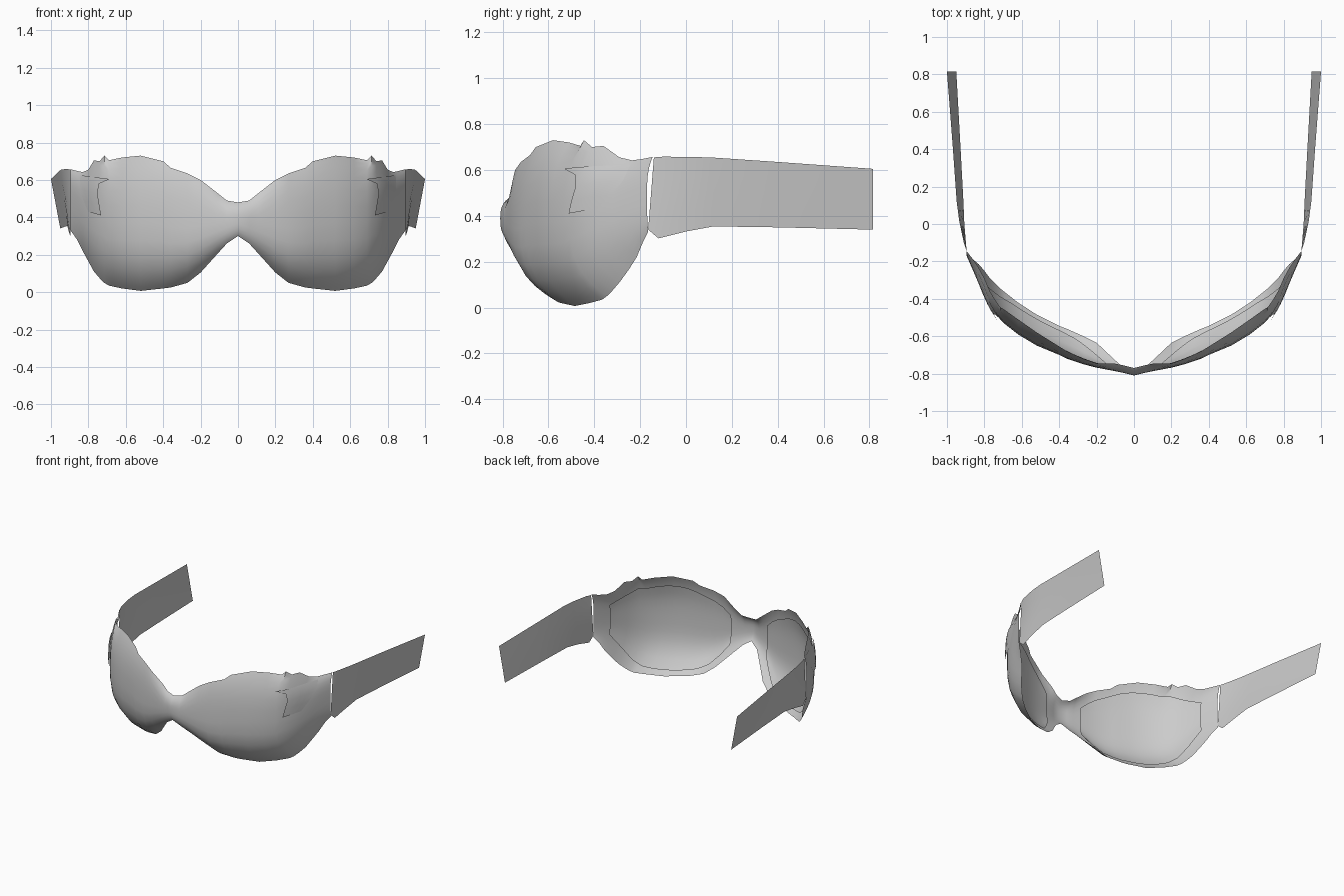
import bpy
import math

if "Cube" in bpy.data.objects:
    bpy.data.objects.remove(bpy.data.objects["Cube"])

GREY = bpy.data.materials.new("plain grey")
GREY.diffuse_color = (0.6, 0.6, 0.6, 1)
GREY.use_nodes = True
GREY.node_tree.nodes["Principled BSDF"].inputs["Base Color"].default_value = GREY.diffuse_color

# Stations from nose to temple: x, bottom z, bottom y, bulge y, top y, top z
STATIONS = [
    (0.00, 0.30, -0.785, -0.81, -0.77, 0.48),
    (0.06, 0.26, -0.765, -0.795, -0.755, 0.49),
    (0.11, 0.205, -0.72, -0.785, -0.745, 0.53),
    (0.20, 0.105, -0.635, -0.768, -0.745, 0.60),
    (0.27, 0.05, -0.60, -0.75, -0.72, 0.635),
    (0.36, 0.025, -0.56, -0.72, -0.68, 0.665),
    (0.40, 0.02, -0.545, -0.70, -0.655, 0.70),
    (0.52, 0.007, -0.485, -0.65, -0.58, 0.73),
    (0.62, 0.02, -0.42, -0.59, -0.51, 0.72),
    (0.69, 0.035, -0.365, -0.535, -0.46, 0.705),
    (0.715, 0.05, -0.345, -0.51, -0.445, 0.73),
    (0.74, 0.075, -0.32, -0.48, -0.41, 0.70),
    (0.77, 0.11, -0.29, -0.44, -0.36, 0.705),
    (0.80, 0.165, -0.25, -0.385, -0.29, 0.655),
    (0.83, 0.22, -0.215, -0.32, -0.235, 0.642),
    (0.86, 0.28, -0.19, -0.25, -0.19, 0.648),
    (0.895, 0.33, -0.165, -0.17, -0.145, 0.657),
]
V_STEPS = [0, 0.03, 0.08, 0.15, 0.25, 0.37, 0.5, 0.63, 0.75, 0.85, 0.92, 0.97, 1]


def station(x):
    """Interpolated station at x."""
    for a, b in zip(STATIONS, STATIONS[1:]):
        if x <= b[0]:
            t = (x - a[0]) / (b[0] - a[0])
            return [p + (q - p) * t for p, q in zip(a, b)]
    return list(STATIONS[-1])


def shell(x, v):
    """Point on the bulging cup, v runs from the lower to the upper rim."""
    x, zb, yb, yf, yt, zt = station(x)
    rim = yb if v < 0.5 else yt
    y = yf + (rim - yf) * abs(2 * v - 1) ** 3
    return (x, y, zb + (zt - zb) * v)


def sheet(name, columns, flip=False, merge=False):
    """Mirrored surface through equally long columns of points."""
    n = len(columns[0])
    verts = [p for col in columns for p in col]
    faces = []
    for i in range(len(columns) - 1):
        for j in range(n - 1):
            a = i * n + j
            f = (a, a + n, a + n + 1, a + 1)
            faces.append(f[::-1] if flip else f)
    mesh = bpy.data.meshes.new(name)
    mesh.from_pydata(verts, [], faces)
    mesh.materials.append(GREY)
    obj = bpy.data.objects.new(name, mesh)
    bpy.context.collection.objects.link(obj)
    bpy.ops.object.select_all(action='DESELECT')
    obj.select_set(True)
    bpy.context.view_layer.objects.active = obj
    bpy.ops.object.shade_smooth_by_angle(angle=math.radians(40))
    mirror = obj.modifiers.new("mirror", 'MIRROR')
    mirror.use_mirror_merge = merge
    mirror.merge_threshold = 0.0005
    return obj


# Front shell: both eye cups joined at the nose bridge
sheet("eye_cups", [[shell(s[0], v) for v in V_STEPS] for s in STATIONS], merge=True)

# Inner lens set just behind each cup
lens = []
for i in range(13):
    x = 0.15 + 0.69 * i / 12
    end = abs(i / 6 - 1) ** 4
    lo, hi = 0.05 + 0.17 * end, 0.90 - 0.14 * end
    col = [shell(x, lo + (hi - lo) * j / 10) for j in range(11)]
    lens.append([(px - 0.008 * i / 12, py + 0.018, pz) for px, py, pz in col])
sheet("inner_lens", lens, flip=True)

# Temple flap: loose-edged patch lying over the outer side of each cup
ROWS = [(0.41, 0.725, 0.80), (0.47, 0.735, 0.825), (0.53, 0.745, 0.845),
        (0.58, 0.735, 0.845), (0.605, 0.68, 0.84)]
flap = []
for k in range(5):
    col = []
    for z, left, right in ROWS:
        x = left + (right - left) * k / 4
        s = station(x)
        px, py, pz = shell(x, (z + 0.02 * k / 4 - s[1]) / (s[5] - s[1]))
        lift = 0.012 * (1 - k / 4) + 0.002
        col.append((px + lift * 0.5, py - lift, pz))
    flap.append(col)
sheet("temple_flap", flap)

# Side strap: x, y, z of the lower edge, then of the upper edge
STRAP = [
    ((0.893, -0.165, 0.34), (0.895, -0.14, 0.655)),
    ((0.897, -0.12, 0.302), (0.91, -0.10, 0.658)),
    ((0.907, 0.00, 0.332), (0.935, 0.02, 0.657)),
    ((0.912, 0.12, 0.354), (0.948, 0.12, 0.654)),
    ((0.927, 0.40, 0.350), (0.968, 0.40, 0.635)),
    ((0.950, 0.815, 0.34), (1.0, 0.815, 0.605)),
]
sheet("side_strap", [[tuple(p + (q - p) * j / 4 for p, q in zip(lo, hi))
                      for j in range(5)] for lo, hi in STRAP])
